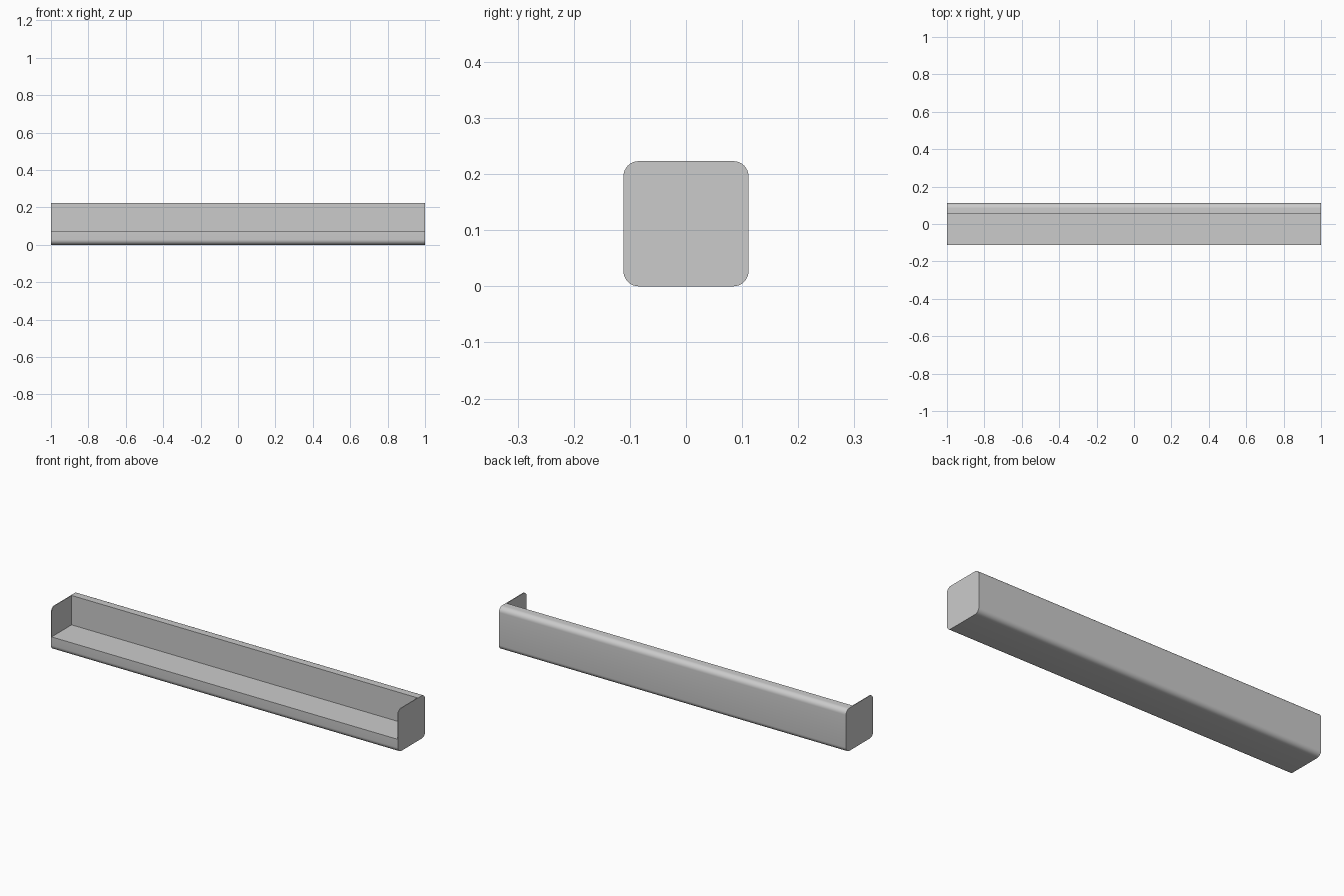
import bpy, bmesh, math

if "Cube" in bpy.data.objects:
    bpy.data.objects.remove(bpy.data.objects["Cube"])

HALF = 0.1115    # half the section width
TOP = 0.223      # section height
RADIUS = 0.027   # corner rounding
FLOOR = 0.07     # height of the inner floor
WALL = 0.053     # inner face of the back wall
CAP = 0.004      # end plate thickness

grey = bpy.data.materials.new("plain grey")
grey.diffuse_color = (0.6, 0.6, 0.6, 1)
grey.use_nodes = True
grey.node_tree.nodes["Principled BSDF"].inputs["Base Color"].default_value = grey.diffuse_color


def arc(cy, cz, start, steps=8):
    """Quarter-circle corner in the yz plane, counter-clockwise."""
    angles = [math.radians(start + 90 * i / steps) for i in range(steps + 1)]
    return [(cy + RADIUS * math.cos(a), cz + RADIUS * math.sin(a)) for a in angles]


def extrude_profile(name, profile, x0, x1):
    """Solid made by sweeping a yz profile along x."""
    bm = bmesh.new()
    face = bm.faces.new([bm.verts.new((x0, y, z)) for y, z in profile])
    swept = bmesh.ops.extrude_face_region(bm, geom=[face])["geom"]
    verts = [g for g in swept if isinstance(g, bmesh.types.BMVert)]
    bmesh.ops.translate(bm, verts=verts, vec=(x1 - x0, 0, 0))
    bmesh.ops.recalc_face_normals(bm, faces=bm.faces)
    mesh = bpy.data.meshes.new(name)
    bm.to_mesh(mesh)
    bm.free()
    mesh.materials.append(grey)
    obj = bpy.data.objects.new(name, mesh)
    bpy.context.collection.objects.link(obj)
    bpy.ops.object.select_all(action='DESELECT')
    obj.select_set(True)
    bpy.context.view_layer.objects.active = obj
    bpy.ops.object.shade_smooth_by_angle(angle=math.radians(30))
    return obj


inner = HALF - RADIUS
bottom_front = arc(-inner, RADIUS, 180)
bottom_back = arc(inner, RADIUS, 270)
top_back = arc(inner, TOP - RADIUS, 0)
top_front = arc(-inner, TOP - RADIUS, 90)

# L-shaped body: low front lip, flat floor, tall back wall
body = bottom_front + bottom_back + top_back + [(WALL, TOP), (WALL, FLOOR), (-HALF, FLOOR)]
extrude_profile("channel_body", body, -1 + CAP, 1 - CAP)

# Rounded square plates closing both ends
plate = bottom_front + bottom_back + top_back + top_front
extrude_profile("left_end_plate", plate, -1, -1 + CAP)
extrude_profile("right_end_plate", plate, 1 - CAP, 1)
